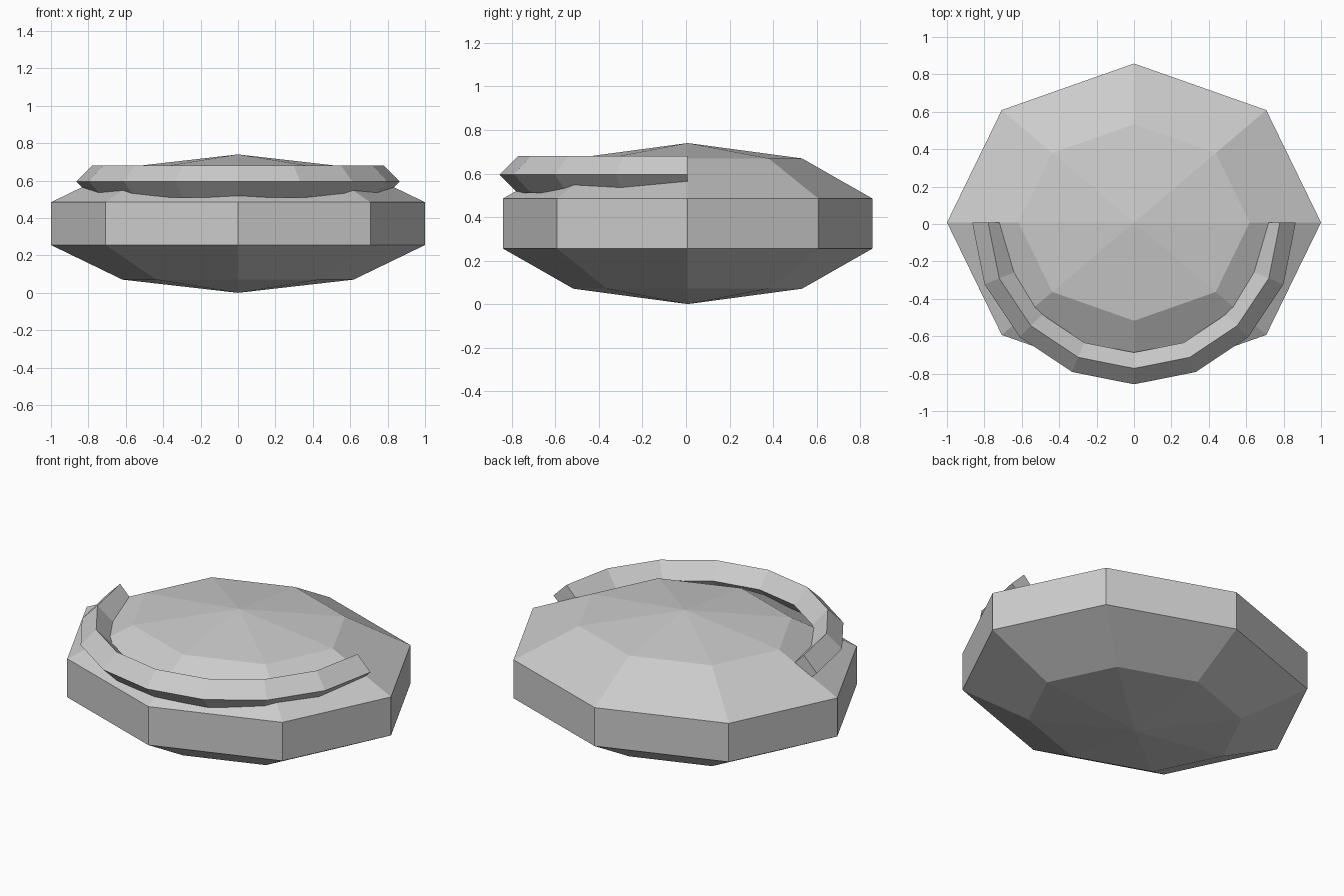
import bpy, bmesh
from math import sin, cos, pi, radians

if "Cube" in bpy.data.objects:
    bpy.data.objects.remove(bpy.data.objects["Cube"])

CY = 0.008  # shared centre line in y


def finish(name, bm):
    bmesh.ops.recalc_face_normals(bm, faces=bm.faces)
    me = bpy.data.meshes.new(name)
    bm.to_mesh(me)
    bm.free()
    ob = bpy.data.objects.new(name, me)
    bpy.context.collection.objects.link(ob)
    return ob


# Body: squashed low-poly sphere, 8 segments and 5 rings
bm = bmesh.new()
bmesh.ops.create_uvsphere(bm, u_segments=8, v_segments=5, radius=1)
belt = sin(radians(72))
for v in bm.verts:
    v.co.x *= 1 / belt
    v.co.y = v.co.y * 0.85 / belt + CY
    v.co.z = v.co.z * 0.37 + 0.37
finish("body", bm)

# Front rim: half ring with a diamond cross-section, sunk into the body
MAJOR, MINOR, Z, STEPS = 0.78, 0.085, 0.595, 8
bm = bmesh.new()
rings = []
for i in range(STEPS + 1):
    a = pi + pi * i / STEPS
    ring = []
    for k in range(4):
        b = k * pi / 2
        r = MAJOR + MINOR * cos(b)
        ring.append(bm.verts.new((r * cos(a), CY + r * sin(a), Z + MINOR * sin(b))))
    rings.append(ring)
for p, q in zip(rings, rings[1:]):
    for k in range(4):
        n = (k + 1) % 4
        bm.faces.new((p[k], p[n], q[n], q[k]))
bm.faces.new(rings[0])
bm.faces.new(rings[-1])
finish("front_rim", bm)
